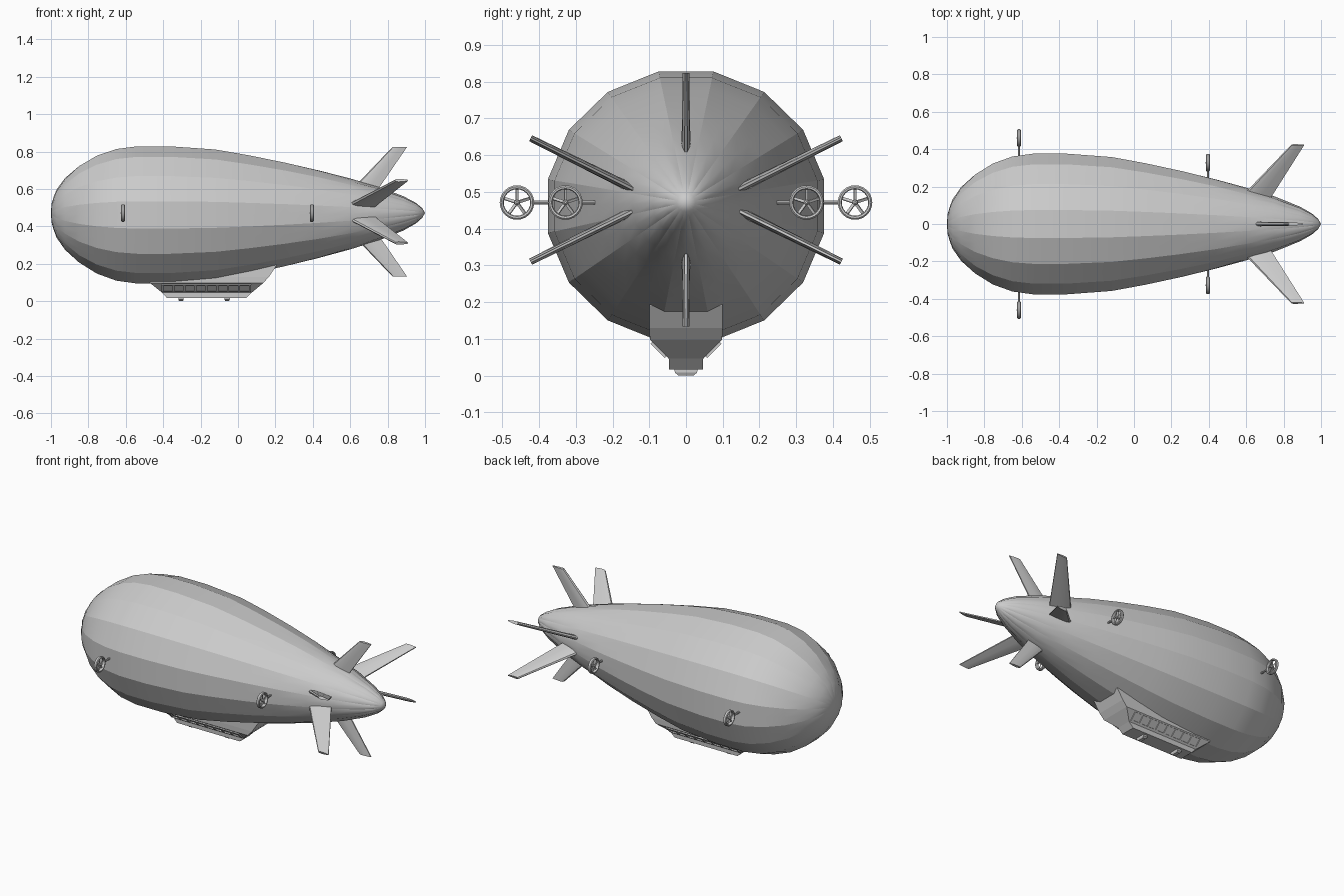
import bpy, bmesh
from math import sin, cos, pi, radians
from mathutils import Vector, Matrix

if "Cube" in bpy.data.objects:
    bpy.data.objects.remove(bpy.data.objects["Cube"])


def make(name, bm, angle=None):
    bmesh.ops.recalc_face_normals(bm, faces=bm.faces)
    me = bpy.data.meshes.new(name)
    bm.to_mesh(me)
    bm.free()
    if angle:
        me.polygons.foreach_set("use_smooth", [True] * len(me.polygons))
        me.set_sharp_from_angle(angle=radians(angle))
    ob = bpy.data.objects.new(name, me)
    bpy.context.collection.objects.link(ob)
    return ob


def bridge(bm, a, b):
    n = len(a)
    return [bm.faces.new((a[i], a[(i + 1) % n], b[(i + 1) % n], b[i])) for i in range(n)]


def lathe(bm, profile, centre, n, closed=False):
    # revolve (x, r) points around an x-parallel axis
    rings = [[bm.verts.new(centre + Vector((x, r * sin(2 * pi * i / n), r * cos(2 * pi * i / n))))
              for i in range(n)] for x, r in profile]
    for a, b in zip(rings, rings[1:]):
        bridge(bm, a, b)
    if closed:
        bridge(bm, rings[-1], rings[0])
    else:
        bm.faces.new(rings[0])
        bm.faces.new(rings[-1])


def box(bm, size, matrix):
    bmesh.ops.create_cube(bm, size=1, matrix=matrix @ Matrix.Diagonal((*size, 1)))


# Envelope: 16 flat gores, slightly lobed towards both tips
profile = [(-.997, .05), (-.985, .09), (-.97, .13), (-.925, .195), (-.85, .264), (-.755, .323),
           (-.65, .361), (-.54, .376), (-.36, .376), (-.12, .358), (.06, .325), (.25, .284),
           (.43, .24), (.6, .193), (.75, .146), (.885, .092), (.95, .056), (.985, .026)]
bm = bmesh.new()
rings = []
for x, r in profile:
    zc = .472 - .011 * r / .376
    lobe = max(0, 1 - r / .25)
    ring = []
    for i in range(32):
        a = 2 * pi * (i + 1) / 32
        if i % 2 == 0:
            k = 1 / cos(pi / 16) * (1 - .10 * lobe)
        else:
            k = 1 + .03 * lobe
        ring.append(bm.verts.new((x, r * k * sin(a), zc + .975 * r * k * cos(a))))
    rings.append(ring)
for a, b in zip(rings, rings[1:]):
    bridge(bm, a, b)
for tip_x, ring in ((-1, rings[0]), (1, rings[-1])):
    tip = bm.verts.new((tip_x, 0, .472))
    for i in range(32):
        bm.faces.new((ring[i], ring[(i + 1) % 32], tip))
for f in bm.faces:
    f.smooth = True
for ring_a, ring_b in zip(rings, rings[1:]):
    for i in range(0, 32, 2):
        bm.edges.get((ring_a[i], ring_b[i])).smooth = False
make("envelope", bm)


# Tail fins: airfoil section lofted from root to tip
def fin(name, root, tip, root_x, tip_x):
    root, tip = Vector((0, *root)), Vector((0, *tip))
    side = (tip - root).normalized().cross(Vector((1, 0, 0)))
    section = [(0, 0), (.06, .7), (.25, 1), (.6, .8), (1, .3),
               (1, -.3), (.6, -.8), (.25, -1), (.06, -.7)]
    bm = bmesh.new()
    loops = []
    for p, (x0, x1), t in ((root, root_x, .013), (tip, tip_x, .009)):
        loops.append([bm.verts.new(p + Vector((x0 + (x1 - x0) * u, 0, 0)) + side * t * v)
                      for u, v in section])
    bridge(bm, *loops)
    bm.faces.new(loops[0])
    bm.faces.new(loops[1])
    make(name, bm, 35)


for s, label in ((1, "upper"), (-1, "lower")):
    fin(label + "_fin", (0, .478 + s * .10), (0, .478 + s * .345), (.59, .735), (.825, .903))
    for m, hand in ((1, "right"), (-1, "left")):
        fin(f"{label}_{hand}_fin", (m * .10, .478 + s * .008), (m * .423, .478 + s * .168),
            (.53, .705), (.84, .91))

# Side rotors: ring, hub, five blades and a strut to the hull
for place, x, y in (("front", -.615, .46), ("rear", .395, .328)):
    for m, hand in ((1, "right"), (-1, "left")):
        c = Vector((x, m * y, .471))
        bm = bmesh.new()
        lathe(bm, [(-.006, .047), (.006, .047), (.01, .043), (.009, .038), (.005, .036),
                   (-.005, .036), (-.009, .038), (-.01, .043)], c, 24, True)
        lathe(bm, [(-.012, .003), (-.008, .007), (.008, .007), (.012, .003)], c, 12)
        for k in range(5):
            mat = (Matrix.Translation(c) @ Matrix.Rotation(2 * pi * k / 5, 4, 'X')
                   @ Matrix.Translation((0, 0, .022)) @ Matrix.Rotation(.5, 4, 'Z'))
            box(bm, (.004, .008, .034), mat)
        bmesh.ops.create_cone(bm, cap_ends=True, segments=10, radius1=.006, radius2=.006, depth=.095,
                              matrix=Matrix.Translation(c - Vector((0, m * .092, 0)))
                              @ Matrix.Rotation(pi / 2, 4, 'X'))
        make(f"{place}_{hand}_rotor", bm, 35)

# Gondola: stacked rectangular layers (z, x start, x end, half width)
bm = bmesh.new()
layers = [(.017, -.38, .045, .046), (.047, -.408, .075, .047), (.097, -.47, .135, .098),
          (.13, -.465, .165, .1), (.19, -.42, .205, .1), (.22, -.40, .205, .09)]
loops = [[bm.verts.new(p) for p in ((a, -w, z), (b, -w, z), (b, w, z), (a, w, z))]
         for z, a, b, w in layers]
for a, b in zip(loops, loops[1:]):
    bridge(bm, a, b)
bm.faces.new(loops[0])
bm.faces.new(loops[-1])
make("gondola", bm)

# Window frames on the sloping gondola sides
for m, hand in ((1, "right"), (-1, "left")):
    bm = bmesh.new()
    base = (Matrix.Translation((-.17, m * .0735, .071))
            @ Matrix.Rotation(-m * pi / 4, 4, 'X'))
    for h in (-.024, .024):
        box(bm, (.48, .010, .007), base @ Matrix.Translation((0, 0, h)))
    for k in range(9):
        box(bm, (.012, .010, .046), base @ Matrix.Translation((-.234 + k * .0585, 0, 0)))
    make(hand + "_window_frame", bm)

# Landing feet
for label, x in (("front_foot", -.305), ("rear_foot", -.058)):
    bm = bmesh.new()
    feet = [[bm.verts.new((x + i * a, j * b, z)) for i, j in ((-1, -1), (1, -1), (1, 1), (-1, 1))]
            for z, a, b in ((0, .01, .02), (.008, .014, .03), (.02, .014, .032))]
    for a, b in zip(feet, feet[1:]):
        bridge(bm, a, b)
    bm.faces.new(feet[0])
    bm.faces.new(feet[-1])
    make(label, bm)
